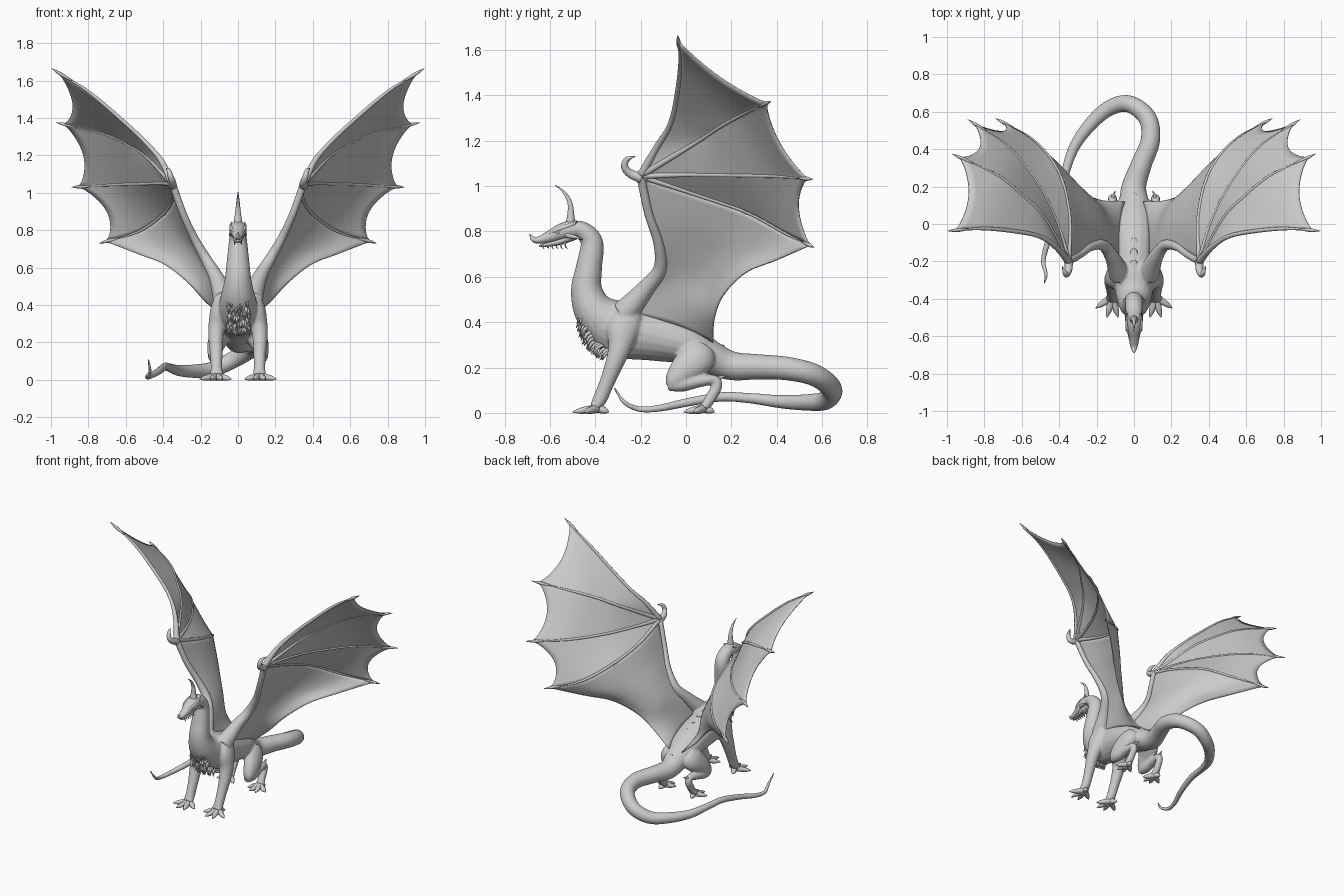
import bpy, bmesh, math, random
from mathutils import Vector

random.seed(4)


def at(pts, u):
    """Point on a smooth curve through pts, u from 0 to 1."""
    f = min(max(u, 0), 1) * (len(pts) - 1)
    i = min(int(f), len(pts) - 2)
    t = f - i
    b, c = pts[i], pts[i + 1]
    a = pts[i - 1] if i else [2 * p - q for p, q in zip(b, c)]
    d = pts[i + 2] if i + 2 < len(pts) else [2 * q - p for p, q in zip(b, c)]
    return [0.5 * (2 * q + (r - p) * t + (2 * p - 5 * q + 4 * r - s) * t * t
                   + (3 * q - p - 3 * r + s) * t ** 3) for p, q, r, s in zip(a, b, c, d)]


def add_tube(bm, pts, seg=12, steps=6):
    """Tapered tube; each point is x, y, z, side radius and optional height radius."""
    pts = [list(p) + [p[3]] * (5 - len(p)) for p in pts]
    n = steps * (len(pts) - 1)
    path = [at(pts, i / n) for i in range(n + 1)]
    pos = [Vector(p[:3]) for p in path]
    side, rings = Vector((1, 0, 0)), []
    for i, p in enumerate(path):
        tan = (pos[min(i + 1, n)] - pos[max(i - 1, 0)]).normalized()
        side = side - tan * side.dot(tan)
        if side.length < 0.05:
            side = tan.orthogonal()
        side.normalize()
        up = tan.cross(side)
        rw, rh = max(p[3], 0.001), max(p[4], 0.001)
        rings.append([bm.verts.new(pos[i] + side * rw * math.cos(a) + up * rh * math.sin(a))
                      for a in (2 * math.pi * k / seg for k in range(seg))])
    for r, q in zip(rings, rings[1:]):
        for k in range(seg):
            bm.faces.new((r[k], r[(k + 1) % seg], q[(k + 1) % seg], q[k]))
    bm.faces.new(rings[0][::-1])
    bm.faces.new(rings[-1])


def finish(name, bm, mirror=False, thick=0, blend=0):
    bmesh.ops.recalc_face_normals(bm, faces=bm.faces)
    for f in bm.faces:
        f.smooth = True
    me = bpy.data.meshes.new(name)
    bm.to_mesh(me)
    bm.free()
    ob = bpy.data.objects.new(name, me)
    bpy.context.collection.objects.link(ob)
    if thick:
        m = ob.modifiers.new("thickness", 'SOLIDIFY')
        m.thickness, m.offset = thick, 0
    if mirror:
        m = ob.modifiers.new("mirror", 'MIRROR')
        m.use_mirror_merge = False
    if blend:
        m = ob.modifiers.new("blend", 'REMESH')
        m.mode, m.voxel_size, m.use_smooth_shade = 'VOXEL', blend, True
        m = ob.modifiers.new("soften", 'SMOOTH')
        m.factor, m.iterations = .5, 4
    return ob


def tubes(name, paths, seg=12, steps=6, mirror=False, blend=0):
    bm = bmesh.new()
    for p in paths:
        add_tube(bm, p, seg, steps)
    return finish(name, bm, mirror, blend=blend)


def toe(a, b):
    """Knuckled toe ending in a claw."""
    m, c = ([p + (q - p) * t for p, q in zip(a, b)] for t in (.45, .75))
    return [(*a, .022, .02), (*m, .018, .017), (*c, .013, .012), (*b, .002, .002)]


# Neck, torso and tail as one loft
trunk = [
    (0, -.52, .808, .042, .036), (0, -.46, .805, .045, .04), (0, -.415, .75, .048, .05),
    (0, -.428, .64, .06, .058), (0, -.438, .54, .071, .07), (0, -.40, .445, .092, .092),
    (0, -.30, .375, .108, .125), (0, -.15, .345, .113, .115), (0, 0, .305, .108, .092),
    (0, .1, .25, .085, .075), (0, .2, .208, .066, .064), (.04, .32, .203, .056),
    (.088, .45, .195, .052), (.07, .57, .165, .049), (-.03, .643, .105, .046),
    (-.14, .615, .055, .042), (-.24, .525, .046, .036), (-.32, .41, .05, .029),
    (-.365, .28, .065, .023), (-.39, .15, .07, .021), (-.425, 0, .045, .019),
    (-.465, -.11, .022, .016), (-.485, -.2, .016, .013), (-.47, -.27, .045, .01),
    (-.48, -.318, .112, .005)]

# Wing bones: arm from wrist to shoulder, then four arched fingers fanning from the wrist
wrist = (.35, -.2, 1.045)
arm = [wrist, (.29, -.165, .88), (.23, -.122, .75), (.165, -.115, .635), (.115, -.18, .545), (.075, -.27, .44)]
fingers = [
    [wrist, (.41, -.13, 1.17), (.49, -.073, 1.265), (.60, -.045, 1.37), (.80, -.025, 1.54), (.997, -.037, 1.665)],
    [wrist, (.485, .04, 1.19), (.60, .155, 1.265), (.73, .26, 1.322), (.972, .375, 1.375)],
    [wrist, (.41, 0, 1.05), (.51, .205, 1.048), (.67, .41, 1.043), (.89, .56, 1.03)],
    [wrist, (.345, .04, .965), (.40, .27, .885), (.535, .445, .79), (.74, .565, .73)]]

# Limbs of one side: wing arm, front leg, thigh and shin
limbs = [
    [(*p, r) for p, r in zip(arm, (.02, .02, .023, .03, .04, .06))],
    [(.07, -.24, .44, .05, .06), (.092, -.275, .37, .056, .075), (.112, -.292, .29, .046, .052),
     (.118, -.315, .22, .04, .041), (.116, -.35, .13, .033, .033), (.115, -.38, .06, .031, .031),
     (.115, -.405, .022, .036, .022)],
    [(.06, .07, .28, .05, .06), (.088, .05, .245, .056, .08), (.115, -.005, .195, .048, .066),
     (.125, -.05, .145, .038, .045), (.125, -.07, .115, .024, .022)],
    [(.125, -.08, .115, .022, .018), (.125, -.02, .125, .036, .032), (.12, .06, .14, .032, .027),
     (.115, .125, .145, .024, .022), (.115, .135, .115, .024, .024), (.118, .105, .06, .024, .024),
     (.12, .08, .022, .032, .02)]]
both = limbs + [[(-p[0], *p[1:]) for p in path] for path in limbs]
tubes("body_and_limbs", [trunk] + both, seg=20, blend=.0065)
tubes("front_toes", [toe((.115, -.39, .02), (*p, .004)) for p in
                     ((.035, -.445), (.085, -.5), (.145, -.5), (.205, -.45), (.135, -.34))],
      seg=10, steps=4, mirror=True)
tubes("hind_toes", [toe((.12, .08, .02), (*p, .004)) for p in
                    ((.055, .03), (.095, -.01), (.145, -.01), (.195, .035), (.13, .125))],
      seg=10, steps=4, mirror=True)
tubes("heel_spur", [[(.115, .12, .14, .014), (.11, .15, .155, .009), (.1, .178, .165, .001)]],
      seg=8, mirror=True)

# Head: skull with upturned beak, lower jaw
tubes("skull", [[(0, -.45, .808, .036, .03), (0, -.50, .808, .046, .042),
                 (0, -.55, .797, .044, .037), (0, -.60, .777, .031, .027),
                 (0, -.65, .762, .021, .016), (0, -.675, .768, .011, .011),
                 (0, -.69, .79, .001)]], seg=16)
tubes("lower_jaw", [[(0, -.49, .785, .034, .022), (0, -.55, .758, .028, .016),
                     (0, -.61, .742, .018, .01), (0, -.648, .736, .004, .004)]], seg=12)
# Swept horn, brows and cheek spikes
tubes("crest_horn", [[(0, -.51, .83, .026, .024), (0, -.508, .875, .018, .016),
                      (0, -.512, .925, .012, .011), (0, -.535, .97, .007, .007),
                      (0, -.577, 1.005, .001)]], seg=10)
tubes("brow_and_cheek_spikes", [
    [(.022, -.60, .79, .006), (.034, -.56, .81, .01), (.036, -.51, .827, .009), (.036, -.475, .845, .001)],
    [(.034, -.53, .785, .012), (.04, -.49, .775, .008), (.043, -.455, .765, .001)]], seg=8, mirror=True)
bm = bmesh.new()
bmesh.ops.create_uvsphere(bm, u_segments=12, v_segments=8, radius=.009)
bmesh.ops.translate(bm, verts=bm.verts, vec=(.036, -.565, .796))
finish("eye", bm, mirror=True)

# Chin spikes
tubes("chin_spikes", [[(s * (.008 + .012 * i / 5), -.635 + .02 * i, .742 + .003 * i, .005),
                       (s * .018, -.63 + .02 * i, .73, .003),
                       (s * .02, -.625 + .021 * i, .722 + .004 * (i % 2), .001)]
                      for i in range(6) for s in (-1, 1)], seg=6, steps=2)

# Shaggy chest ruff following the breast line
ruff = []
for i in range(90):
    _, y, z = at([(0, -.465, .43), (0, -.452, .365), (0, -.415, .305), (0, -.355, .262)], random.random())
    x = random.uniform(-1, 1) * .055
    y += 4.5 * x * x
    ruff.append([(x, y + .025, z + .012, .011), (x * 1.1, y - .004, z - .004, .008),
                 (x * 1.2, y - .012 - .014 * random.random(), z - .032, .001)])
tubes("chest_ruff", ruff, seg=6, steps=2)

# Low overlapping scales along the spine
spine = [(0, -.33, .496), (0, -.15, .463), (0, 0, .4), (0, .1, .329), (0, .2, .277)]
scales = []
for i in range(10):
    p, q = at(spine, i / 11), at(spine, (i + 1) / 11)
    scales.append([(0, p[1], p[2] - .006, .024, .006), (0, q[1] - .01, q[2] + .002, .018, .005),
                   (0, q[1] + .008, q[2] + .004, .001)])
tubes("spine_scales", scales, seg=8, steps=3)

# Slim finger bones, their claws and the thumb hook
for i, f in enumerate(fingers):
    radii = (.02, .015, .012, .011, .009, .001) if len(f) == 6 else (.015, .01, .009, .008, .001)
    tubes("wing_finger_%d" % (i + 1), [[(*p, r) for p, r in zip(f, radii)]], seg=10, steps=8, mirror=True)
tubes("finger_claws", [[(*at(f, .89), .006), (*at(f, .95), .01), (*f[-1], .001)] for f in fingers],
      seg=8, steps=3, mirror=True)
tubes("thumb_claw", [[(.35, -.195, 1.035, .024), (.35, -.245, 1.055, .02), (.36, -.27, 1.085, .016),
                      (.37, -.26, 1.118, .012), (.385, -.222, 1.132, .001)]], seg=10, mirror=True)


def add_grid(bm, fn, nu, nv):
    g = [[bm.verts.new(fn(i / nu, j / nv)) for j in range(nv + 1)] for i in range(nu + 1)]
    for i in range(nu):
        for j in range(nv):
            bm.faces.new((g[i][j], g[i + 1][j], g[i + 1][j + 1], g[i][j + 1]))


def mix(a, b, t):
    return Vector(a).lerp(Vector(b), t)


# Membrane: scalloped panels between fingers
bm = bmesh.new()
for a, b, k in zip(fingers, fingers[1:], (.06, .07, .09)):
    def panel(s, t, a=a, b=b, k=k):
        u = t * (.96 - k * math.sin(math.pi * s) ** .7)
        return mix(at(a, u), at(b, u), s)
    add_grid(bm, panel, 14, 22)

# Membrane: inner panel spanning arm, last finger, trailing edge and flank
trail = [at(fingers[3], .96), (.54, .40, .675), (.40, .265, .62), (.27, .165, .52), (.17, .125, .415), (.05, .12, .31)]
flank = [arm[-1], (.08, -.06, .39), trail[-1]]


def inner(u, v):
    A, T = at(arm, u), at(trail, u)
    F, D = at(fingers[3], v * .96), at(flank, v)
    return (mix(A, T, v) + mix(F, D, u)
            - mix(mix(wrist, arm[-1], u), mix(trail[0], trail[-1], u), v))


add_grid(bm, inner, 26, 20)
bmesh.ops.remove_doubles(bm, verts=bm.verts, dist=.0005)
finish("wing_membrane", bm, mirror=True, thick=.006)
